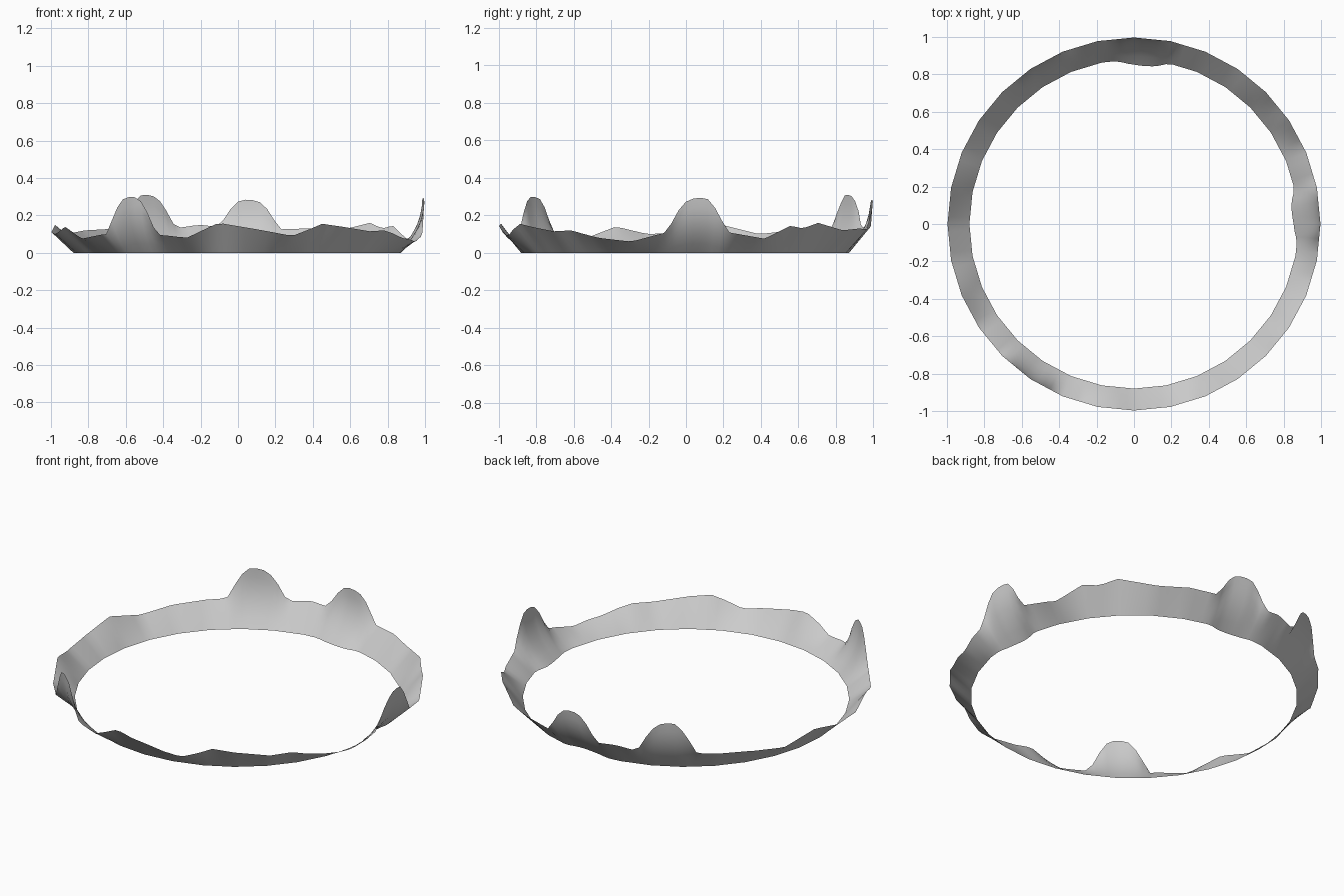
import bpy, bmesh
from math import sin, cos, pi, radians

if "Cube" in bpy.data.objects:
    bpy.data.objects.remove(bpy.data.objects["Cube"])

SIDES, SUB, ROWS = 32, 5, 6
N = SIDES * SUB

# uneven rim: (angle in degrees, height)
RIM = [(0, .11), (13, .11), (25, .075), (34, .145), (39, .13), (45, .16), (57, .12),
       (68, .13), (78, .125), (97, .14), (102, .15), (110, .13), (129, .13), (145, .12),
       (157, .10), (169, .15), (180, .11), (192, .10), (202, .14), (213, .075), (224, .10),
       (246, .095), (254, .08), (264, .16), (276, .125), (287, .09), (297, .155),
       (315, .115), (322, .12), (332, .08), (343, .06), (354, .11), (360, .11)]
# tall bumps: (angle, height), and their shared outline
PEAKS = [(3.5, .295), (86.5, .285), (119, .31), (234.6, .30)]
BUMP = [(-9.5, 0), (-5.5, .68), (-3, .93), (0, 1), (3, .98), (5.5, .7), (9.5, 0)]


def lerp(table, x):
    for (a, p), (b, q) in zip(table, table[1:]):
        if a <= x <= b:
            return p + (q - p) * (x - a) / (b - a)
    return 0


def delta(a, b):
    return (a - b + 180) % 360 - 180


# ring wall: sloped strip that turns upright in the bumps
bm = bmesh.new()
cols = []
for i in range(N):
    deg = 360 * i / N
    base_h = lerp(RIM, deg)
    h, r0, k = base_h, .88, 0
    for j, (pa, ph) in enumerate(PEAKS):
        w = lerp(BUMP, delta(deg, pa))
        if w > 0:
            h, k = base_h + (ph - base_h) * w, w
            if j < 2:
                r0 -= .03 * w
    a = radians(deg)
    step = 2 * pi / SIDES
    poly = cos(step / 2) / cos(a % step - step / 2)
    col = []
    for t in range(ROWS + 1):
        u = t / ROWS
        bend = (1 - k) * u + k * (1 - (1 - u) ** 2.3)
        r = (r0 + (.997 - r0) * bend) * poly
        col.append(bm.verts.new((r * cos(a), r * sin(a), h * u)))
    cols.append(col)
for i in range(N):
    c, d = cols[i], cols[(i + 1) % N]
    for t in range(ROWS):
        bm.faces.new((c[t], d[t], d[t + 1], c[t + 1])).smooth = True

me = bpy.data.meshes.new("jagged_rim")
bm.to_mesh(me)
bm.free()
ob = bpy.data.objects.new("jagged_rim", me)
bpy.context.collection.objects.link(ob)
